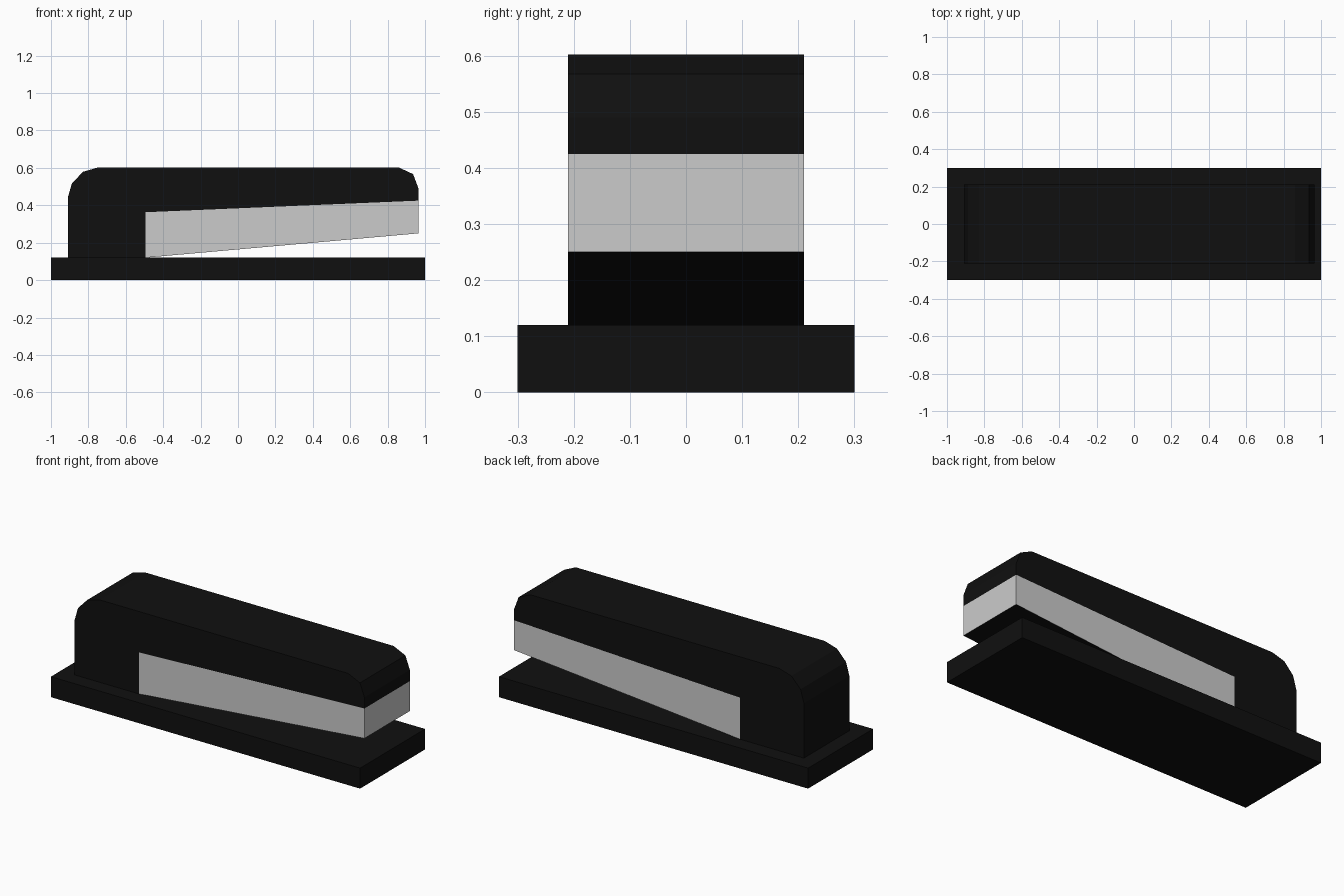
import bpy

if "Cube" in bpy.data.objects:
    bpy.data.objects.remove(bpy.data.objects["Cube"])


def material(name, value):
    m = bpy.data.materials.new(name)
    m.diffuse_color = (value, value, value, 1)
    m.use_nodes = True
    m.node_tree.nodes["Principled BSDF"].inputs["Base Color"].default_value = m.diffuse_color
    return m


BLACK = material("black_plastic", 0.005)
STEEL = material("steel", 0.6)


def prism(name, profile, half_y, side_mat, open_edges=(), black_edges=()):
    """Extrude an x-z outline (counter-clockwise seen from the front) along y."""
    n = len(profile)
    verts = [(x, y, z) for y in (-half_y, half_y) for x, z in profile]
    faces = [tuple(range(n)), tuple(reversed(range(n, 2 * n)))]
    slots = [0, 0]
    for i in range(n):
        if i in open_edges:
            continue
        j = (i + 1) % n
        faces.append((i, i + n, j + n, j))
        slots.append(1 if i in black_edges else 0)
    mesh = bpy.data.meshes.new(name)
    mesh.from_pydata(verts, [], faces)
    mesh.materials.append(side_mat)
    mesh.materials.append(BLACK)
    for poly, slot in zip(mesh.polygons, slots):
        poly.material_index = slot
    mesh.update()
    obj = bpy.data.objects.new(name, mesh)
    bpy.context.collection.objects.link(obj)
    return obj


# Flat base plate
prism("base_plate", [(-1, 0), (1, 0), (1, 0.12), (-1, 0.12)], 0.3, BLACK)

# Corners where the handle and the magazine meet
heel, inner, tip = (-0.495, 0.12), (-0.495, 0.363), (0.965, 0.425)

# Handle with chamfered ends, open where the magazine fits
prism("handle", [(-0.91, 0.12), heel, inner, tip, (0.965, 0.49),
                 (0.936, 0.567), (0.86, 0.602), (-0.75, 0.602),
                 (-0.829, 0.579), (-0.888, 0.517), (-0.91, 0.44)],
      0.21, BLACK, open_edges=(1, 2))

# Tapered staple magazine, steel sides and black underside
prism("magazine", [heel, (0.965, 0.25), tip, inner],
      0.21, STEEL, open_edges=(2, 3), black_edges=(0,))
